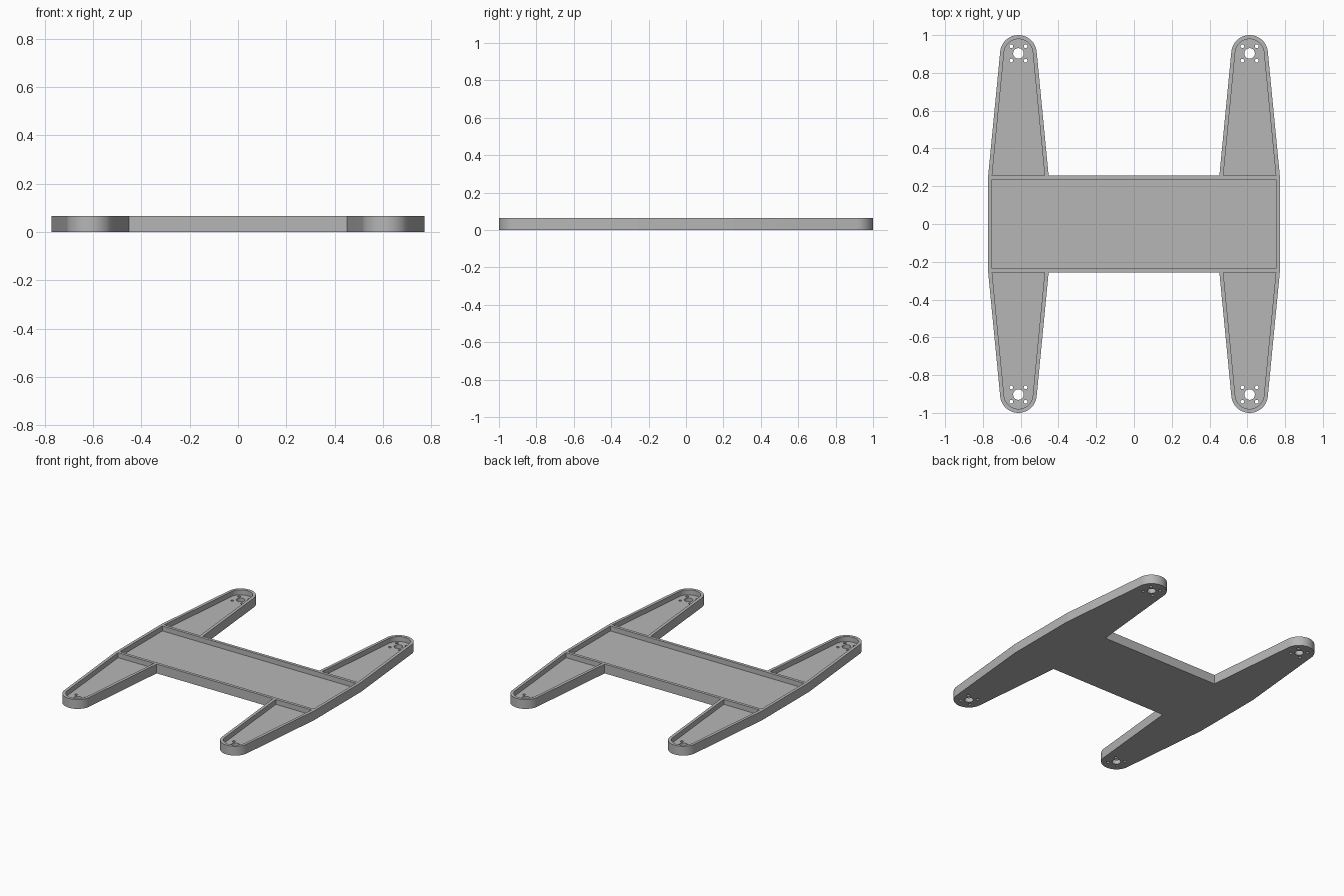
import bpy, bmesh
from math import cos, sin, radians

if "Cube" in bpy.data.objects:
    bpy.data.objects.remove(bpy.data.objects["Cube"], do_unlink=True)

HEIGHT, FLOOR = 0.065, 0.03
LEG_X, TIP_Y, TIP_R = 0.612, 0.903, 0.097
HALF_X, HALF_Y, WALL = 0.772, 0.256, 0.021
SIGNS = [(1, 1), (-1, 1), (-1, -1), (1, -1)]

grey = bpy.data.materials.new("plain grey")
grey.use_nodes = True
grey.diffuse_color = (0.47, 0.47, 0.47, 1)
grey.node_tree.nodes["Principled BSDF"].inputs["Base Color"].default_value = grey.diffuse_color


def arc(cx, cy, r, start, end, steps):
    angles = [radians(start + (end - start) * i / steps) for i in range(steps + 1)]
    return [(cx + r * cos(a), cy + r * sin(a)) for a in angles]


def leg_profile(inset):
    """Tapered leg with a round tip, in the +x +y corner, counterclockwise."""
    half = HALF_X - LEG_X - inset
    tip = arc(LEG_X, TIP_Y, TIP_R - inset, 6, 174, 32)
    return [(LEG_X + half, HALF_Y)] + tip + [(LEG_X - half, HALF_Y)]


def flip(points, sx, sy):
    """Mirror a profile into another corner, keeping it counterclockwise."""
    out = [(x * sx, y * sy) for x, y in points]
    return out if sx * sy > 0 else out[::-1]


def prisms(name, profiles, bottom, top):
    bm = bmesh.new()
    for points in profiles:
        face = bm.faces.new([bm.verts.new((x, y, bottom)) for x, y in points])
        ext = bmesh.ops.extrude_face_region(bm, geom=[face], use_keep_orig=True)
        verts = [g for g in ext["geom"] if isinstance(g, bmesh.types.BMVert)]
        bmesh.ops.translate(bm, verts=verts, vec=(0, 0, top - bottom))
    bmesh.ops.recalc_face_normals(bm, faces=bm.faces)
    mesh = bpy.data.meshes.new(name)
    bm.to_mesh(mesh)
    bm.free()
    obj = bpy.data.objects.new(name, mesh)
    bpy.context.collection.objects.link(obj)
    mesh.materials.append(grey)
    return obj


# Whole frame outline: four legs joined by the centre plate
outline = [p for sx, sy in SIGNS for p in flip(leg_profile(0), sx, sy)]
frame = prisms("frame", [outline], 0, HEIGHT)

# Pockets: one in each leg, one in the centre plate
px, py = HALF_X - WALL, HALF_Y - WALL
pockets = [flip(leg_profile(WALL), sx, sy) for sx, sy in SIGNS]
pockets.append([(sx * px, sy * py) for sx, sy in SIGNS])
pocket_cutter = prisms("pocket_cutter", pockets, FLOOR, HEIGHT + 0.1)

# Shaft hole with four screw holes in each leg tip
holes = []
for sx, sy in SIGNS:
    x, y = sx * LEG_X, sy * TIP_Y
    holes.append(arc(x, y, 0.028, 0, 345, 23))
    holes += [arc(x + 0.038 * i, y + 0.038 * j, 0.01, 0, 330, 11) for i, j in SIGNS]
hole_cutter = prisms("hole_cutter", holes, -0.1, HEIGHT + 0.1)

for cutter in (pocket_cutter, hole_cutter):
    cutter.hide_render = True
    mod = frame.modifiers.new(cutter.name, "BOOLEAN")
    mod.operation, mod.solver, mod.object = "DIFFERENCE", "EXACT", cutter

# Bake the cuts and drop the cutters
bpy.context.view_layer.update()
graph = bpy.context.evaluated_depsgraph_get()
cut_mesh = bpy.data.meshes.new_from_object(frame.evaluated_get(graph))
frame.modifiers.clear()
frame.data = cut_mesh
for cutter in (pocket_cutter, hole_cutter):
    bpy.data.objects.remove(cutter, do_unlink=True)

# Smooth the round tips and holes, keep the rims sharp
bpy.ops.object.select_all(action="DESELECT")
frame.select_set(True)
bpy.context.view_layer.objects.active = frame
bpy.ops.object.shade_smooth_by_angle(angle=radians(31))
for edge in frame.data.edges:
    a, b = (frame.data.vertices[i].co for i in edge.vertices)
    # crisp kink where a leg meets the plate
    if abs(abs(a.y) - HALF_Y) < 0.001 and (a - b).xy.length < 0.001:
        edge.use_edge_sharp = True
